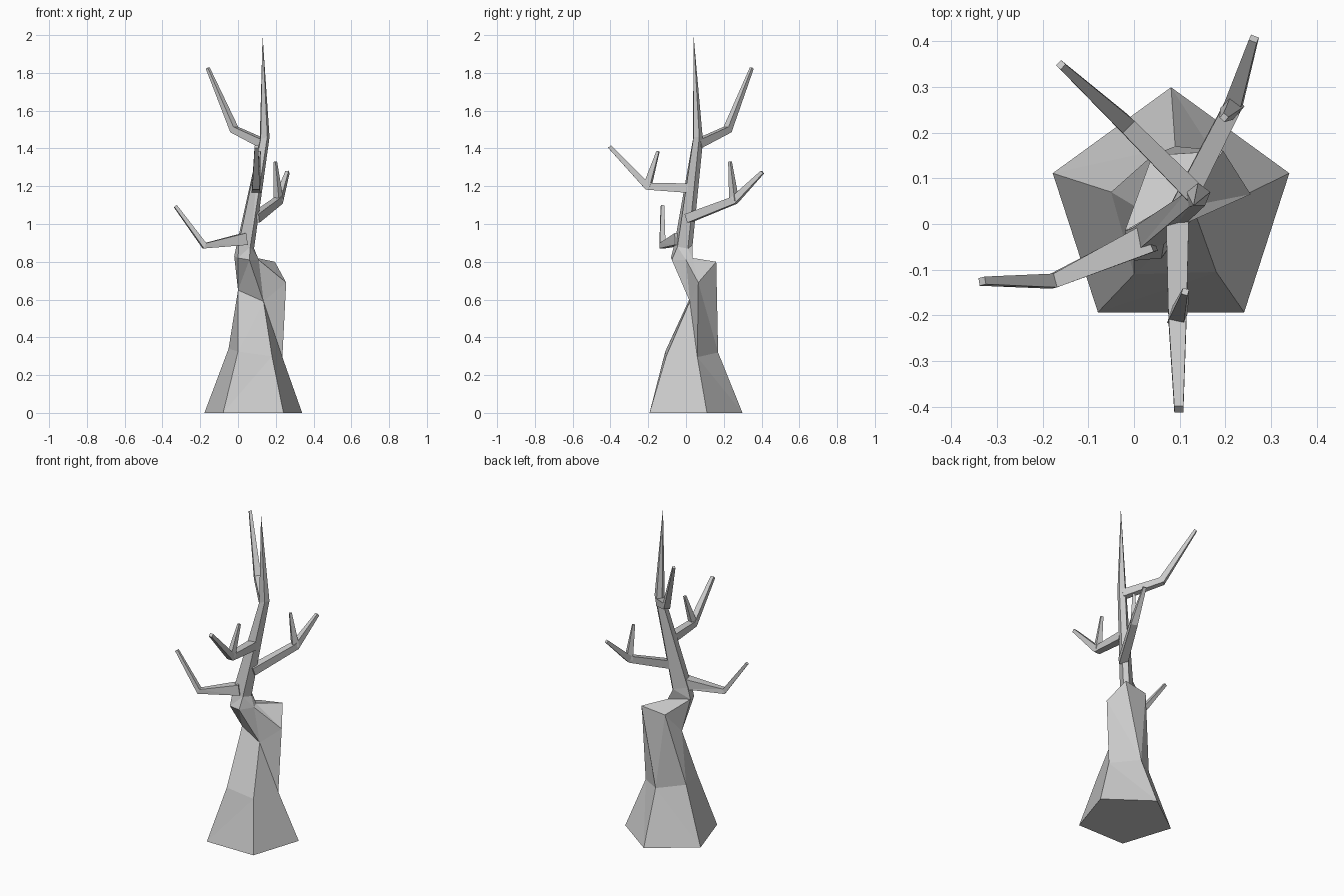
import bpy, bmesh, math
from mathutils import Vector

if "Cube" in bpy.data.objects:
    bpy.data.objects.remove(bpy.data.objects["Cube"])


def loft(name, rings):
    """Skin a list of point rings (equal counts) with flat faces and closed ends."""
    bm = bmesh.new()
    vs = [[bm.verts.new(p) for p in r] for r in rings]
    n = len(vs[0])
    for a, b in zip(vs, vs[1:]):
        for i in range(n):
            j = (i + 1) % n
            bm.faces.new((a[i], a[j], b[j], b[i]))
    bm.faces.new(vs[0])
    bm.faces.new(vs[-1])
    bmesh.ops.remove_doubles(bm, verts=bm.verts, dist=0.0005)
    bmesh.ops.triangulate(bm, faces=[f for f in bm.faces if len(f.verts) == 4])
    bmesh.ops.dissolve_limit(bm, angle_limit=0.03, verts=bm.verts, edges=bm.edges)
    bmesh.ops.recalc_face_normals(bm, faces=bm.faces)
    me = bpy.data.meshes.new(name)
    bm.to_mesh(me)
    bm.free()
    ob = bpy.data.objects.new(name, me)
    bpy.context.collection.objects.link(ob)


def limb(name, path, radii, sides=4):
    """Tapered low-poly limb with mitred elbows."""
    pts = [Vector(p) for p in path]
    flat = pts[-1] - pts[0]
    side = Vector((-flat.y, flat.x, 0)).normalized()
    rings = []
    for i, (p, r) in enumerate(zip(pts, radii)):
        d = Vector((0, 0, 0))
        if i > 0:
            d += (p - pts[i - 1]).normalized()
        if i < len(pts) - 1:
            d += (pts[i + 1] - p).normalized()
        u = (side - d * side.dot(d) / d.dot(d)).normalized()
        w = d.normalized().cross(u)
        angles = [2 * math.pi * (k + 0.5) / sides for k in range(sides)]
        rings.append([p + r * (math.cos(a) * u + math.sin(a) * w) for a in angles])
    loft(name, rings)


# Trunk: five-sided flared base, broken shoulder, leaning spire to a point
base = [(0.081 + 0.272 * math.sin(2 * math.pi * k / 5),
         0.027 + 0.272 * math.cos(2 * math.pi * k / 5), 0) for k in range(5)]
flare = [(.09, .17, .32), (.235, .06, .295), (.18, -.105, .30), (0, -.11, .325), (-.05, .07, .34)]
shoulder = [(.195, .16, .80), (.255, .065, .69), (.135, .02, .59), (0, .04, .65), (.04, .15, .78)]
neck = [(.10, .035, .82), (.11, 0, .81), (.06, -.075, .81), (0, -.08, .82), (-.02, -.015, .83)]
collar = [(.065, .035, .89), (.085, .01, .87), (.065, -.045, .88), (.005, -.06, .90), (-.005, -.01, .90)]
fork = [(.14, .09, 1.44), (.167, .07, 1.46), (.155, .04, 1.46), (.12, .037, 1.45), (.115, .07, 1.44)]
tip = [(.13, .04, 2.0)] * 5
loft("trunk", [base, flare, shoulder, neck, collar, fork, tip])

# Main branches, each with one elbow
limb("left_branch", [(.035, -.03, .92), (-.178, -.125, .885), (-.332, -.125, 1.095)],
     [.045, .022, .012])
limb("front_branch", [(.095, .01, 1.19), (.095, -.205, 1.20), (.098, -.405, 1.41)],
     [.035, .028, .014])
limb("back_right_branch", [(.09, .01, 1.03), (.215, .255, 1.125), (.262, .405, 1.275)],
     [.034, .028, .013])
limb("upper_branch", [(.135, .065, 1.425), (-.02, .22, 1.50), (-.16, .348, 1.825)],
     [.032, .026, .011])

# Side twigs from the elbows
limb("front_twig", [(.095, -.205, 1.20), (.112, -.148, 1.385)], [.026, .01])
limb("back_right_twig", [(.215, .255, 1.12), (.197, .233, 1.33)], [.027, .01])
